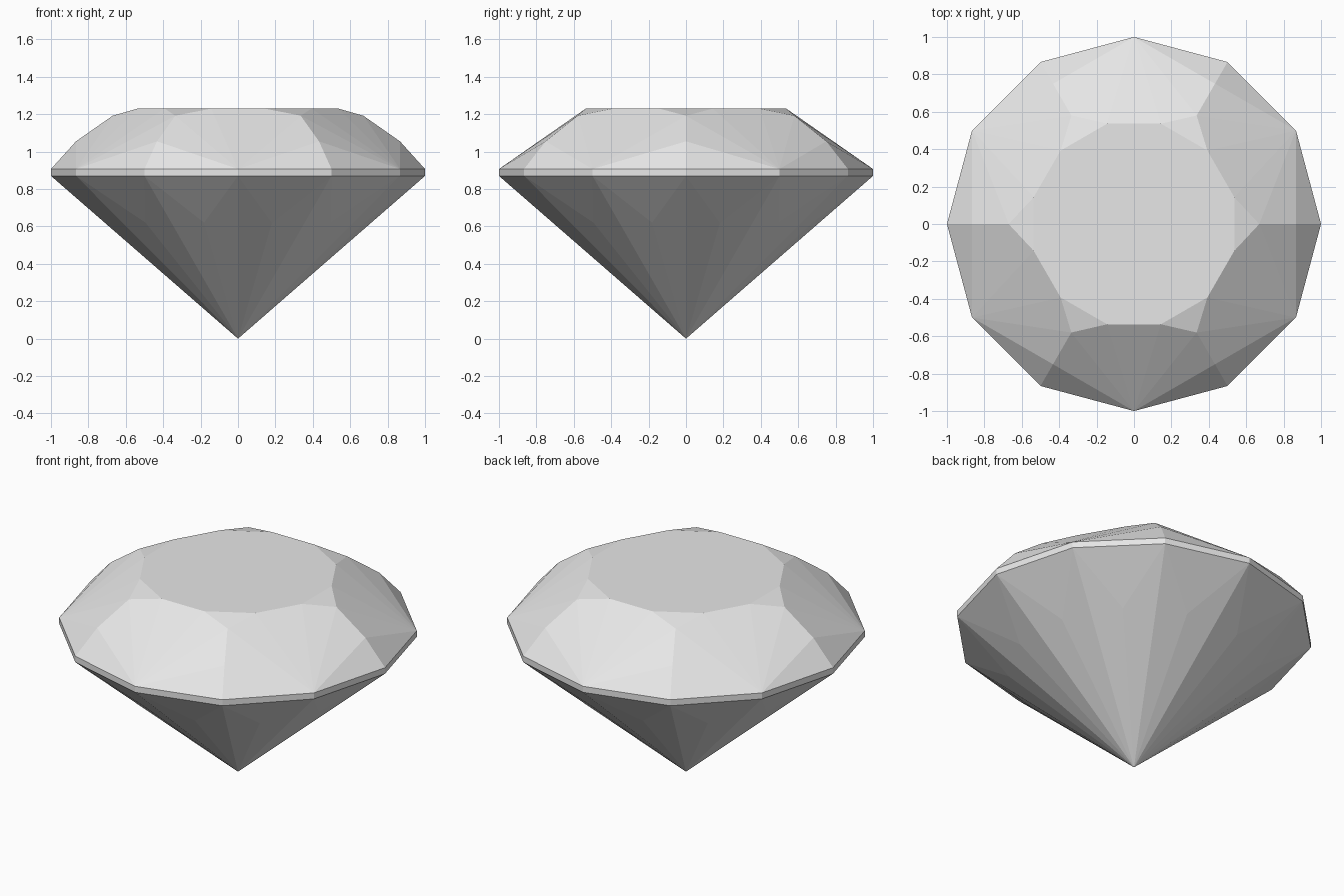
import bpy
import bmesh
from math import sin, cos, radians

cube = bpy.data.objects.get("Cube")
if cube:
    bpy.data.objects.remove(cube, do_unlink=True)

# One pale grey for the whole stone
stone = bpy.data.materials.new("pale_grey_stone")
stone.use_nodes = True
colour = (0.8, 0.8, 0.8, 1)
stone.diffuse_color = colour
stone.node_tree.nodes["Principled BSDF"].inputs["Base Color"].default_value = colour

SIDES = 12
bm = bmesh.new()


def ring(radius, z, start=0, step=30):
    """Evenly spaced vertices around the z axis."""
    return [bm.verts.new((radius * cos(radians(a)), radius * sin(radians(a)), z))
            for a in range(start, start + 360, step)]


girdle_low = ring(1, 0.87)
girdle_top = ring(1, 0.907)
pavilion = ring(0.70, 0.62, start=15)
table = ring(0.555, 1.23, start=15)
crown_low = ring(0.866, 1.055, step=60)
crown_high = ring(0.67, 1.192, step=60)
culet = bm.verts.new((0, 0, 0))

# Girdle band and pavilion facets
for i in range(SIDES):
    j = (i + 1) % SIDES
    a, b, p = girdle_low[i], girdle_low[j], pavilion[i]
    bm.faces.new((a, b, girdle_top[j], girdle_top[i]))
    bm.faces.new((a, p, b))
    bm.faces.new((a, culet, p))
    bm.faces.new((p, culet, b))

# Crown facets, repeated six times
for k in range(6):
    n = (k + 1) % 6
    g = 2 * k
    tip = girdle_top[g + 1]
    # Small facets rising from the girdle
    bm.faces.new((girdle_top[g], tip, crown_low[k]))
    bm.faces.new((girdle_top[g - 1], girdle_top[g], crown_low[k]))
    # Star facet beside the table
    bm.faces.new((crown_high[k], table[g], table[g - 1]))
    # Main facet, fanned out from its girdle corner
    rim = [crown_low[n], crown_high[n], table[g + 1],
           table[g], crown_high[k], crown_low[k]]
    for u, v in zip(rim, rim[1:]):
        bm.faces.new((tip, u, v))

# Flat table on top
bm.faces.new(table)

bmesh.ops.recalc_face_normals(bm, faces=bm.faces)
mesh = bpy.data.meshes.new("cut_gemstone")
bm.to_mesh(mesh)
bm.free()
mesh.materials.append(stone)
gem = bpy.data.objects.new("cut_gemstone", mesh)
bpy.context.collection.objects.link(gem)
